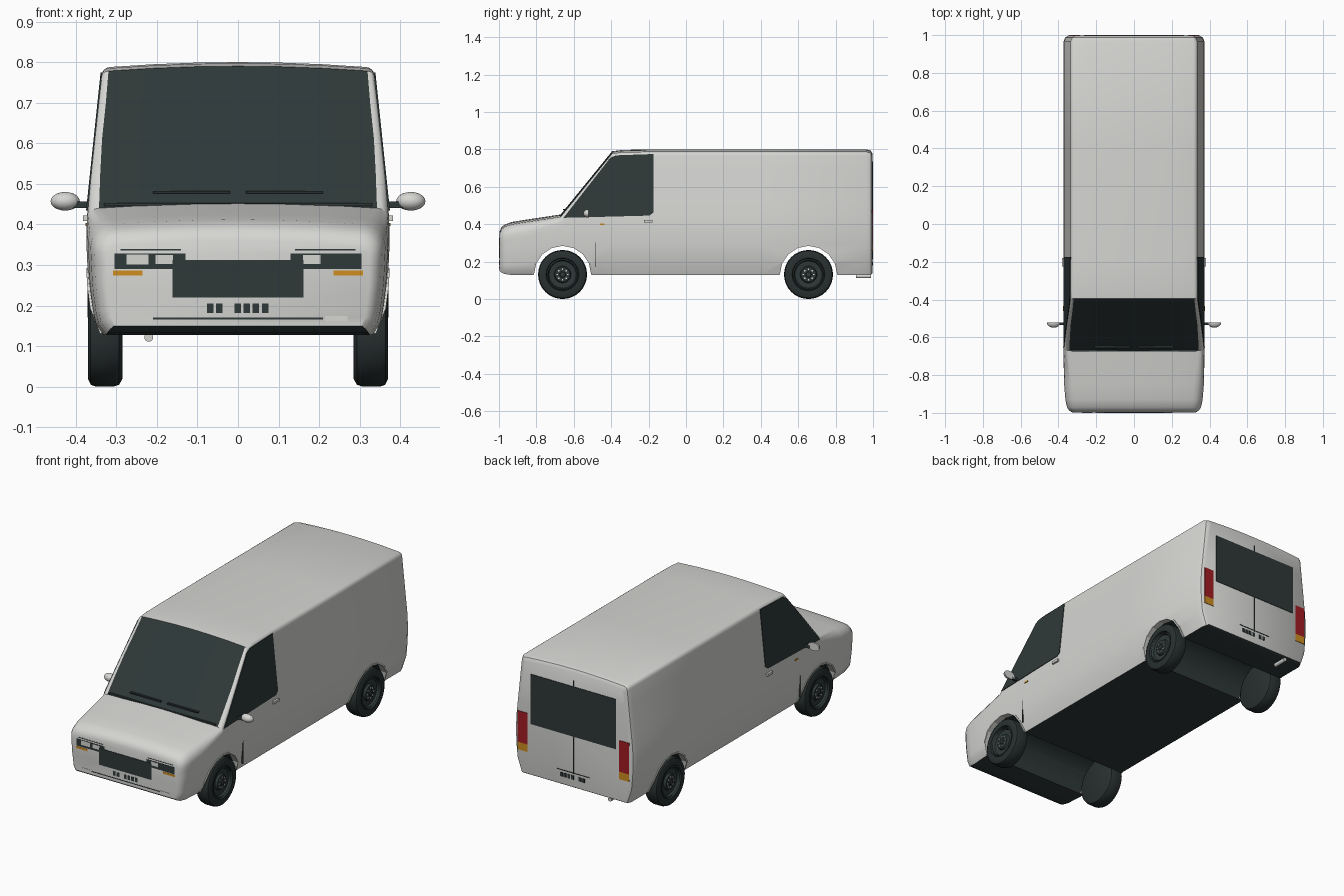
import bpy, bmesh, math
from mathutils import Matrix

if "Cube" in bpy.data.objects:
    bpy.data.objects.remove(bpy.data.objects["Cube"])


def material(name, r, g, b):
    m = bpy.data.materials.new(name)
    m.use_nodes = True
    m.diffuse_color = (r, g, b, 1)
    m.node_tree.nodes["Principled BSDF"].inputs["Base Color"].default_value = (r, g, b, 1)
    return m


WHITE = material("white_paint", .67, .67, .65)
DARK = material("dark_glass_and_trim", .028, .04, .04)
RUBBER = material("tyre_rubber", .022, .03, .03)
RED = material("red_lens", .36, .012, .016)
ORANGE = material("orange_lens", .62, .27, .015)


def finish(name, bm, mats, smooth=None):
    bmesh.ops.recalc_face_normals(bm, faces=bm.faces[:])
    me = bpy.data.meshes.new(name)
    bm.to_mesh(me)
    bm.free()
    ob = bpy.data.objects.new(name, me)
    bpy.context.collection.objects.link(ob)
    for m in mats:
        me.materials.append(m)
    if smooth:
        shade(ob, smooth)
    return ob


def shade(ob, angle):
    bpy.ops.object.select_all(action='DESELECT')
    ob.select_set(True)
    bpy.context.view_layer.objects.active = ob
    bpy.ops.object.shade_smooth_by_angle(angle=math.radians(angle))


def box(name, xs, ys, zs, mat):
    bm = bmesh.new()
    bmesh.ops.create_cube(bm, size=1)
    for v in bm.verts:
        v.co = [lim[0] if c < 0 else lim[1] for c, lim in zip(v.co, (xs, ys, zs))]
    return finish(name, bm, [mat])


def front(name, x0, x1, z0, z1, mat, lift=0.0):
    box(name, (x0, x1), (-.9985 - lift, -.99), (z0, z1), mat)


def rear(name, x0, x1, z0, z1, mat):
    box(name, (x0, x1), (.99, 1), (z0, z1), mat)


# Half width of the body at a height
SIDE = [(.128, .335), (.16, .357), (.25, .369), (.36, .374), (.43, .372), (.80, .333)]


def half_width(z):
    z = min(max(z, SIDE[0][0]), SIDE[-1][0])
    for (z0, w0), (z1, w1) in zip(SIDE, SIDE[1:]):
        if z <= z1:
            return w0 + (w1 - w0) * (z - z0) / (z1 - z0)


# Body stations: y, top, bottom, side inset, corner radius
STATIONS = [
    (-.997, .36, .15, .045, .03), (-.988, .382, .142, .03, .04),
    (-.97, .398, .134, .018, .05), (-.93, .412, .128, .01, .055),
    (-.85, .425, .128, .004, .055), (-.67, .452, .128, 0, .03),
    (-.60, .538, .128, 0, .025), (-.53, .624, .128, 0, .02),
    (-.46, .71, .128, 0, .02), (-.395, .79, .128, 0, .018),
    (-.34, .797, .128, 0, .02), (-.2, .80, .128, 0, .022),
    (.4, .80, .128, 0, .022), (.965, .80, .128, 0, .022),
    (.988, .793, .13, .01, .022), (.997, .778, .136, .026, .022)]
LEVELS, ARC, CROWN = 8, 4, .012


def section(top, bottom, inset, r):
    shoulder = top - CROWN - r
    half = []
    for i in range(LEVELS + 1):
        z = bottom + (shoulder - bottom) * i / LEVELS
        half.append((half_width(z) - inset, z))
    flat = half[-1][0] - r
    for i in range(1, ARC + 1):
        a = math.pi / 2 * i / ARC
        half.append((flat + r * math.cos(a), shoulder + r * math.sin(a)))
    for f in (.66, .33, 0):
        half.append((flat * f, top - CROWN * f * f))
    return half + [(-x, z) for x, z in reversed(half[:-1])]


bm = bmesh.new()
rings = [[bm.verts.new((x, y, z)) for x, z in section(*rest)] for y, *rest in STATIONS]
n = len(rings[0])
for k, (a, b) in enumerate(zip(rings, rings[1:])):
    for j in range(n):
        f = bm.faces.new((a[j], a[(j + 1) % n], b[(j + 1) % n], b[j]))
        # Windscreen: the sloping top panels
        if 5 <= k <= 8 and LEVELS + ARC <= j < LEVELS + ARC + 6:
            f.material_index = 1
bm.faces.new(rings[0])
bm.faces.new(rings[-1])
body = finish("body", bm, [WHITE, DARK])

# Wheel wells cut through the body
AXLES = (-.66, .655)
WELL_R = .156
for y in AXLES:
    bm = bmesh.new()
    bmesh.ops.create_cone(bm, cap_ends=True, segments=16, radius1=WELL_R, radius2=WELL_R, depth=1,
                          matrix=Matrix.Translation((0, y, .13)) @ Matrix.Rotation(math.pi / 2, 4, 'Y'))
    cutter = finish("well_cutter", bm, [])
    cutter.hide_render = True
    mod = body.modifiers.new("well", 'BOOLEAN')
    mod.operation, mod.solver, mod.object = 'DIFFERENCE', 'EXACT', cutter
    bpy.context.view_layer.objects.active = body
    bpy.ops.object.modifier_apply(modifier=mod.name)
    bpy.data.objects.remove(cutter)

# Dark underside and wells
for p in body.data.polygons:
    c = p.center
    in_well = any(math.hypot(c.y - y, c.z - .13) < WELL_R + .004 for y in AXLES)
    if (p.normal.z < -.65 and c.z < .2) or (in_well and abs(p.normal.x) < .2):
        p.material_index = 1
shade(body, 32)


def lathe(name, profile, s, y, z, mat, seg=32):
    bm = bmesh.new()
    vs = [bm.verts.new((s * x, y, z + r)) for r, x in profile]
    edges = [bm.edges.new(e) for e in zip(vs, vs[1:])]
    bmesh.ops.spin(bm, geom=vs + edges, cent=(0, y, z), axis=(1, 0, 0),
                   angle=2 * math.pi, steps=seg, use_duplicate=False)
    bmesh.ops.remove_doubles(bm, verts=bm.verts[:], dist=.0004)
    return finish(name, bm, [mat], 35)


TYRE = [(0, .29), (.112, .285), (.126, .293), (.131, .308), (.131, .35), (.126, .363),
        (.112, .37), (.088, .368), (.084, .358)]
RIM = [(.086, .357), (.078, .364), (.072, .352), (.045, .35), (.04, .362), (.016, .363), (.013, .368), (0, .368)]
WINDOW = [(-.655, .434), (-.405, .755), (-.375, .768), (-.175, .775), (-.175, .462), (-.195, .446)]

for s, side in ((1, "left"), (-1, "right")):
    for y, end in zip(AXLES, ("front", "rear")):
        tag = f"{end}_{side}"
        lathe("tyre_" + tag, TYRE, s, y, .131, RUBBER)
        lathe("rim_" + tag, RIM, s, y, .131, DARK)
        # Wheel bolts
        bm = bmesh.new()
        for i in range(8):
            a = math.tau * i / 8
            pos = (s * .364, y + .028 * math.cos(a), .131 + .028 * math.sin(a))
            bmesh.ops.create_cube(bm, size=.007, matrix=Matrix.Translation(pos))
        finish("wheel_bolts_" + tag, bm, [WHITE])
        # Arch lip
        bm = bmesh.new()
        prev = None
        for i in range(9):
            a = math.pi * i / 8
            row = []
            for r, dx in ((.153, -.03), (.153, .003), (.162, .003), (.162, -.03)):
                z = .131 + r * math.sin(a)
                row.append(bm.verts.new((s * (half_width(z) + dx), y + r * math.cos(a), z)))
            for j in range(4):
                if prev:
                    bm.faces.new((prev[j], prev[j - 1], row[j - 1], row[j]))
            if i in (0, 8):
                bm.faces.new(row)
            prev = row
        finish("arch_lip_" + tag, bm, [WHITE])

    # Cab side window
    bm = bmesh.new()
    outer, inner = [[bm.verts.new((s * (half_width(z) + dx), y, z)) for y, z in WINDOW]
                    for dx in (.003, -.005)]
    bm.faces.new(outer)
    bm.faces.new(inner)
    for j in range(len(WINDOW)):
        bm.faces.new((outer[j - 1], outer[j], inner[j], inner[j - 1]))
    finish("side_window_" + side, bm, [DARK])

    # Side trim
    def trim(name, y0, y1, z0, z1, mat, out=.003):
        w = half_width((z0 + z1) / 2)
        box(f"{name}_{side}", sorted((s * (w - .006), s * (w + out))), (y0, y1), (z0, z1), mat)
    trim("door_seam", -.487, -.483, .17, .38, DARK, .001)
    trim("side_indicator", -.46, -.435, .396, .404, ORANGE)
    trim("door_handle", -.225, -.18, .408, .422, WHITE, .01)

    # Door mirror
    box("mirror_arm_" + side, sorted((s * .36, s * .405)), (-.535, -.522), (.44, .457), DARK)
    bm = bmesh.new()
    bmesh.ops.create_uvsphere(bm, u_segments=16, v_segments=10, radius=1)
    cut = bmesh.ops.bisect_plane(bm, geom=bm.verts[:] + bm.edges[:] + bm.faces[:],
                                 plane_co=(0, 0, 0), plane_no=(0, 1, 0), clear_outer=True)
    bmesh.ops.holes_fill(bm, edges=[e for e in bm.edges if e.is_boundary])
    for v in bm.verts:
        v.co = (s * .426 + v.co.x * .036, -.522 + v.co.y * .027, .457 + v.co.z * .023)
    finish("mirror_" + side, bm, [WHITE], 40)

    # Front lamps and wipers
    def span(a, b):
        return sorted((s * a, s * b))
    front("lamp_panel_" + side, *span(.13, .305), .29, .328, DARK)
    front("lamp_seam_" + side, *span(.14, .29), .336, .339, DARK)
    front("indicator_" + side, *span(.235, .308), .274, .286, ORANGE)
    front("inner_lens_" + side, *span(.16, .203), .302, .324, WHITE, .0008)
    front("fog_lamp_" + side, *span(.215, .27), .161, .174, WHITE)
    box("wiper_" + side, span(.02, .21), (-.657, -.643), (.476, .482), RUBBER)

    # Tail lamps
    rear("tail_lamp_" + side, *span(.285, .345), .30, .475, RED)
    rear("rear_indicator_" + side, *span(.285, .345), .258, .30, ORANGE)

# Nose details
front("outer_lens_right", -.275, -.22, .301, .326, WHITE, .0008)
front("grille", -.162, .162, .22, .312, DARK, .0015)
front("bumper_seam", -.21, .21, .166, .17, DARK)
for x in (-.069, -.046, -.001, .021, .044, .067):
    front("lower_slot", x - .008, x + .008, .182, .205, DARK)
box("cowl_strip", (-.33, .33), (-.676, -.665), (.445, .453), DARK)

# Tail details
rear("rear_window", -.265, .265, .42, .70, DARK)
rear("door_seam_lower", -.002, .002, .21, .42, DARK)
rear("door_seam_upper", -.002, .002, .70, .735, DARK)
rear("rear_ledge", -.1, .1, .213, .216, DARK)
for x in (.075, .052, .029, .006, -.04, -.063):
    rear("rear_slot", x - .008, x + .008, .178, .2, DARK)
bm = bmesh.new()
bmesh.ops.create_cone(bm, cap_ends=True, segments=12, radius1=.011, radius2=.011, depth=.08,
                      matrix=Matrix.Translation((-.22, .95, .122)) @ Matrix.Rotation(math.pi / 2, 4, 'X'))
finish("exhaust_pipe", bm, [WHITE], 40)
